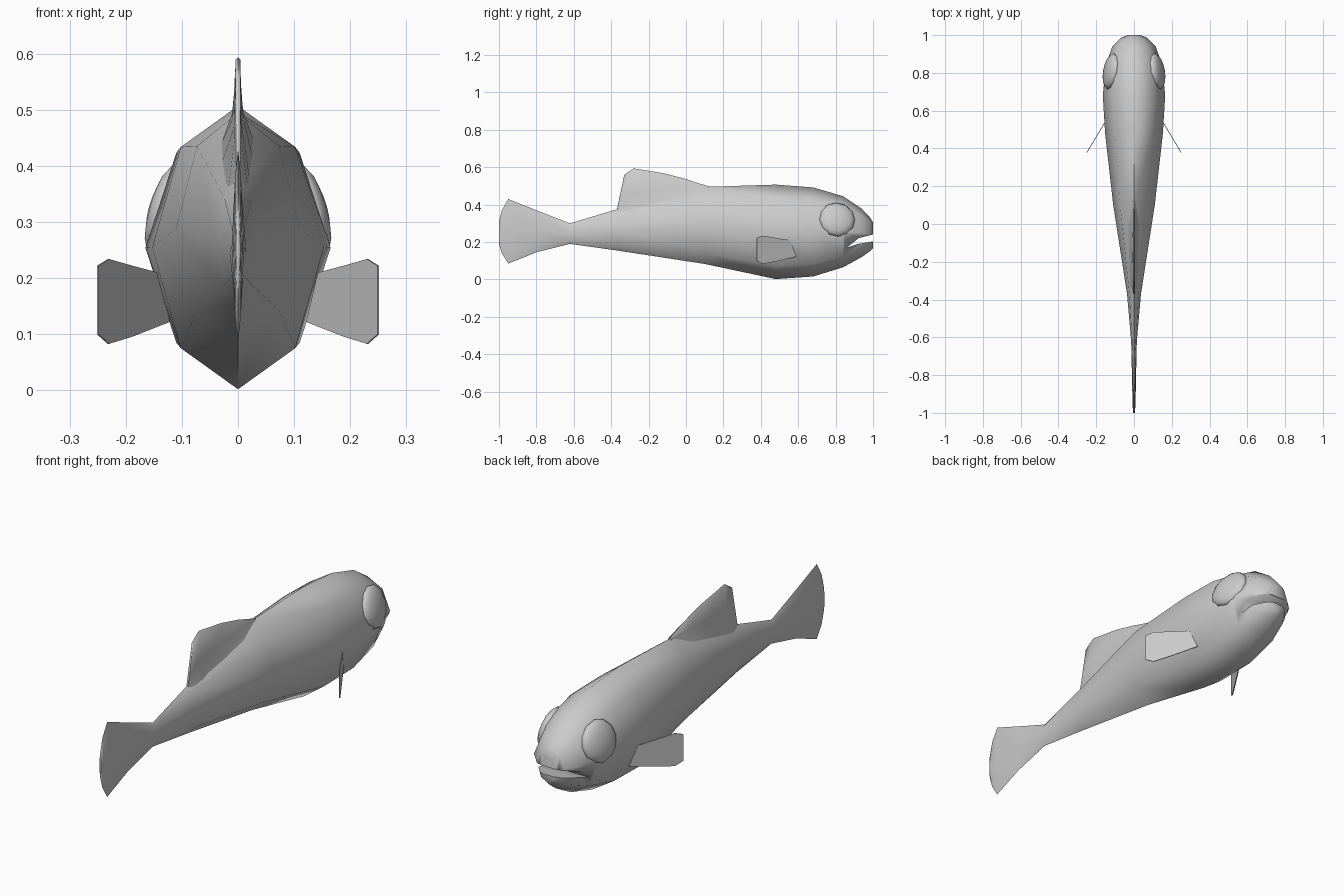
import bpy, bmesh, math
from mathutils import Matrix

if "Cube" in bpy.data.objects:
    bpy.data.objects.remove(bpy.data.objects["Cube"])

grey = bpy.data.materials.new("plain grey")
grey.use_nodes = True
grey.diffuse_color = (0.6, 0.6, 0.6, 1)
grey.node_tree.nodes["Principled BSDF"].inputs["Base Color"].default_value = (0.6, 0.6, 0.6, 1)


def make_object(name, bm):
    bmesh.ops.recalc_face_normals(bm, faces=bm.faces)
    mesh = bpy.data.meshes.new(name)
    bm.to_mesh(mesh)
    bm.free()
    mesh.materials.append(grey)
    obj = bpy.data.objects.new(name, mesh)
    bpy.context.collection.objects.link(obj)
    return obj


def select_only(obj):
    bpy.ops.object.select_all(action='DESELECT')
    obj.select_set(True)
    bpy.context.view_layer.objects.active = obj


def smooth(obj, degrees):
    select_only(obj)
    bpy.ops.object.shade_smooth_by_angle(angle=math.radians(degrees))


def loft(name, rings):
    """Skin a row of equal-sized closed rings and cap both ends."""
    bm = bmesh.new()
    rows = [[bm.verts.new(p) for p in ring] for ring in rings]
    n = len(rows[0])
    for a, b in zip(rows, rows[1:]):
        for i in range(n):
            j = (i + 1) % n
            bm.faces.new((a[i], a[j], b[j], b[i]))
    bm.faces.new(rows[0])
    bm.faces.new(rows[-1])
    return make_object(name, bm)


def slab(name, points, offset):
    """Prism from a polygon, thickened along offset and centred on it."""
    bm = bmesh.new()
    bottom = [bm.verts.new([c - o / 2 for c, o in zip(p, offset)]) for p in points]
    face = bm.faces.new(bottom)
    new = bmesh.ops.extrude_face_region(bm, geom=[face])["geom"]
    verts = [v for v in new if isinstance(v, bmesh.types.BMVert)]
    bmesh.ops.translate(bm, verts=verts, vec=offset)
    return make_object(name, bm)


# Body and tail fin: y, top, bottom, half width
stations = [
    (-1.0, .31, .19, .004), (-.985, .37, .14, .006), (-.95, .43, .085, .008),
    (-.8, .37, .145, .011), (-.62, .3, .19, .015), (-.37, .375, .155, .037),
    (.1, .495, .083, .11), (.48, .507, .002, .153), (.68, .492, .016, .165),
    (.84, .445, .065, .15), (.94, .378, .12, .115), (.985, .33, .152, .07),
    (1.0, .305, .168, .035)]
section = [(0, 1), (.667, .71), (1, 0), (.667, -.71),
           (0, -1), (-.667, -.71), (-1, 0), (-.667, .71)]
body = loft("body", [[(w * sx, y, (t + b) / 2 + (t - b) / 2 * sz) for sx, sz in section]
                     for y, t, b, w in stations])

# Open mouth cut through the snout
mouth_profile = [(.86, .17), (.92, .19), (1.05, .212), (1.05, .252), (.99, .238), (.925, .222)]
cutter = slab("mouth_cutter", [(0, y, z) for y, z in mouth_profile], (.6, 0, 0))
cutter.hide_render = True
cut = body.modifiers.new("mouth", 'BOOLEAN')
cut.object = cutter
cut.operation = 'DIFFERENCE'
cut.solver = 'EXACT'
select_only(body)
bpy.ops.object.modifier_apply(modifier=cut.name)
bpy.data.objects.remove(cutter)
smooth(body, 72)

# Dorsal fin flaring into the back: y, top, base half width
crest = [(.12, .497, .012), (0, .537, .03), (-.12, .568, .028),
         (-.28, .594, .022), (-.33, .56, .018), (-.368, .38, .01)]
rings = []
for y, top, w in crest:
    back = .375 + (y + .37) * .2553
    low, mid = back - .03, back + (top - back) * .35
    rings.append([(-w, y, low), (-w * .35, y, mid), (-.004, y, top - .004), (0, y, top),
                  (.004, y, top - .004), (w * .35, y, mid), (w, y, low)])
smooth(loft("dorsal_fin", rings), 60)

# Side fins and eyes
fin_outline = [(.378, .1), (.41, .083), (.48, .096), (.59, .122),
               (.555, .21), (.48, .222), (.41, .234), (.378, .222)]
for side, word in ((1, "left"), (-1, "right")):
    points = [(side * (.25 - .6 * (y - .378)), y, z) for y, z in fin_outline]
    slab(word + "_side_fin", points, (side * .003, .002, 0))

    bm = bmesh.new()
    place = (Matrix.Translation((side * .122, .808, .32))
             @ Matrix.Rotation(side * math.radians(10), 4, 'Z')
             @ Matrix.Rotation(side * math.radians(-16), 4, 'Y')
             @ Matrix.Diagonal((.034, .097, .094, 1))
             @ Matrix.Rotation(math.radians(90), 4, 'Y'))
    bmesh.ops.create_uvsphere(bm, u_segments=12, v_segments=8, radius=1, matrix=place)
    smooth(make_object(word + "_eye", bm), 80)
